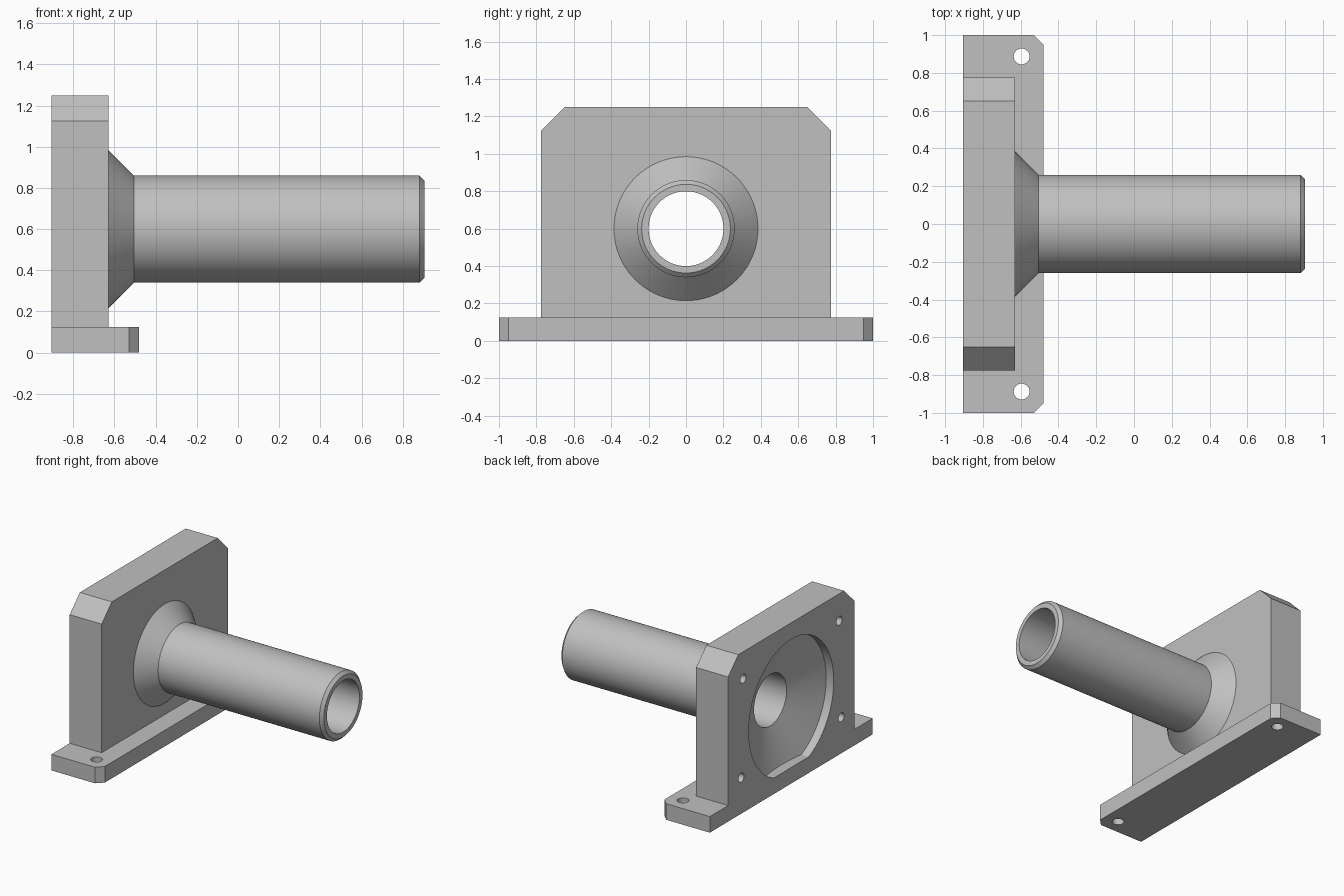
import bpy, bmesh, math
from mathutils import Matrix, Vector

cube = bpy.data.objects.get("Cube")
if cube:
    bpy.data.objects.remove(cube, do_unlink=True)

GREY = (0.53, 0.53, 0.53, 1)
metal = bpy.data.materials.new("plain grey")
metal.use_nodes = True
metal.diffuse_color = GREY
metal.node_tree.nodes["Principled BSDF"].inputs["Base Color"].default_value = GREY

AXIS_Z = 0.6
BACK, FACE, TIP = -0.905, -0.63, 0.905


def make_object(name, bm):
    bmesh.ops.recalc_face_normals(bm, faces=bm.faces)
    mesh = bpy.data.meshes.new(name)
    bm.to_mesh(mesh)
    bm.free()
    mesh.materials.append(metal)
    obj = bpy.data.objects.new(name, mesh)
    bpy.context.collection.objects.link(obj)
    return obj


def prism(name, outline, direction):
    """Extrude a flat outline along a direction."""
    bm = bmesh.new()
    face = bm.faces.new([bm.verts.new(p) for p in outline])
    out = bmesh.ops.extrude_face_region(bm, geom=[face])
    moved = [v for v in out["geom"] if isinstance(v, bmesh.types.BMVert)]
    bmesh.ops.translate(bm, verts=moved, vec=Vector(direction))
    return make_object(name, bm)


def lathe(name, profile, steps=96):
    """Solid of revolution around the shaft axis from (x, radius) pairs."""
    bm = bmesh.new()
    rings = []
    for x, r in profile:
        angles = [2 * math.pi * i / steps for i in range(steps)]
        rings.append([bm.verts.new((x, r * math.cos(a), AXIS_Z + r * math.sin(a)))
                      for a in angles])
    for a, b in zip(rings, rings[1:]):
        for i in range(steps):
            j = (i + 1) % steps
            bm.faces.new((a[i], a[j], b[j], b[i]))
    bm.faces.new(rings[0])
    bm.faces.new(rings[-1])
    return make_object(name, bm)


def pin(name, centre, radius, depth, along_x=False):
    bm = bmesh.new()
    turn = Matrix.Rotation(math.pi / 2, 4, "Y") if along_x else Matrix()
    bmesh.ops.create_cone(bm, cap_ends=True, segments=32, radius1=radius, radius2=radius,
                          depth=depth, matrix=Matrix.Translation(centre) @ turn)
    return make_object(name, bm)


def combine(target, tool, operation):
    mod = target.modifiers.new(operation.lower(), "BOOLEAN")
    mod.operation, mod.solver, mod.object = operation, "EXACT", tool
    bpy.context.view_layer.objects.active = target
    bpy.ops.object.modifier_apply(modifier=mod.name)
    bpy.data.objects.remove(tool, do_unlink=True)


# Foot with two clipped front corners and two bolt holes
foot = prism("foot", [(BACK, -1, 0), (-0.53, -1, 0), (-0.48, -0.95, 0),
                      (-0.48, 0.95, 0), (-0.53, 1, 0), (BACK, 1, 0)], (0, 0, 0.125))
for side in (-1, 1):
    combine(foot, pin("foot_cutter", (-0.595, side * 0.887, 0.06), 0.042, 0.4), "DIFFERENCE")

# Upright plate with clipped top corners
housing = prism("flange_housing", [(BACK, -0.775, 0.125), (BACK, 0.775, 0.125),
                                   (BACK, 0.775, 1.125), (BACK, 0.65, 1.25),
                                   (BACK, -0.65, 1.25), (BACK, -0.775, 1.125)],
                (FACE - BACK, 0, 0))

# Tube with flared root and chamfered tip
tube = lathe("tube", [(-0.68, 0.385), (FACE, 0.385), (-0.505, 0.26),
                      (TIP - 0.023, 0.26), (TIP, 0.237)])
combine(housing, tube, "UNION")

# Dished rear recess and through bore
recess = lathe("recess_cutter", [(-1, 0.522), (BACK + 0.065, 0.522),
                                 (BACK + 0.18, 0.2), (1, 0.2)])
combine(housing, recess, "DIFFERENCE")

# Four blind screw holes in the rear face
for side in (-1, 1):
    for y, z in ((0.59, 1.04), (0.615, 0.28)):
        combine(housing, pin("screw_cutter", (BACK, side * y, z), 0.034, 0.3, True),
                "DIFFERENCE")

for obj in (foot, housing):
    bpy.ops.object.select_all(action="DESELECT")
    obj.select_set(True)
    bpy.context.view_layer.objects.active = obj
    bpy.ops.object.shade_smooth_by_angle(angle=math.radians(18))
